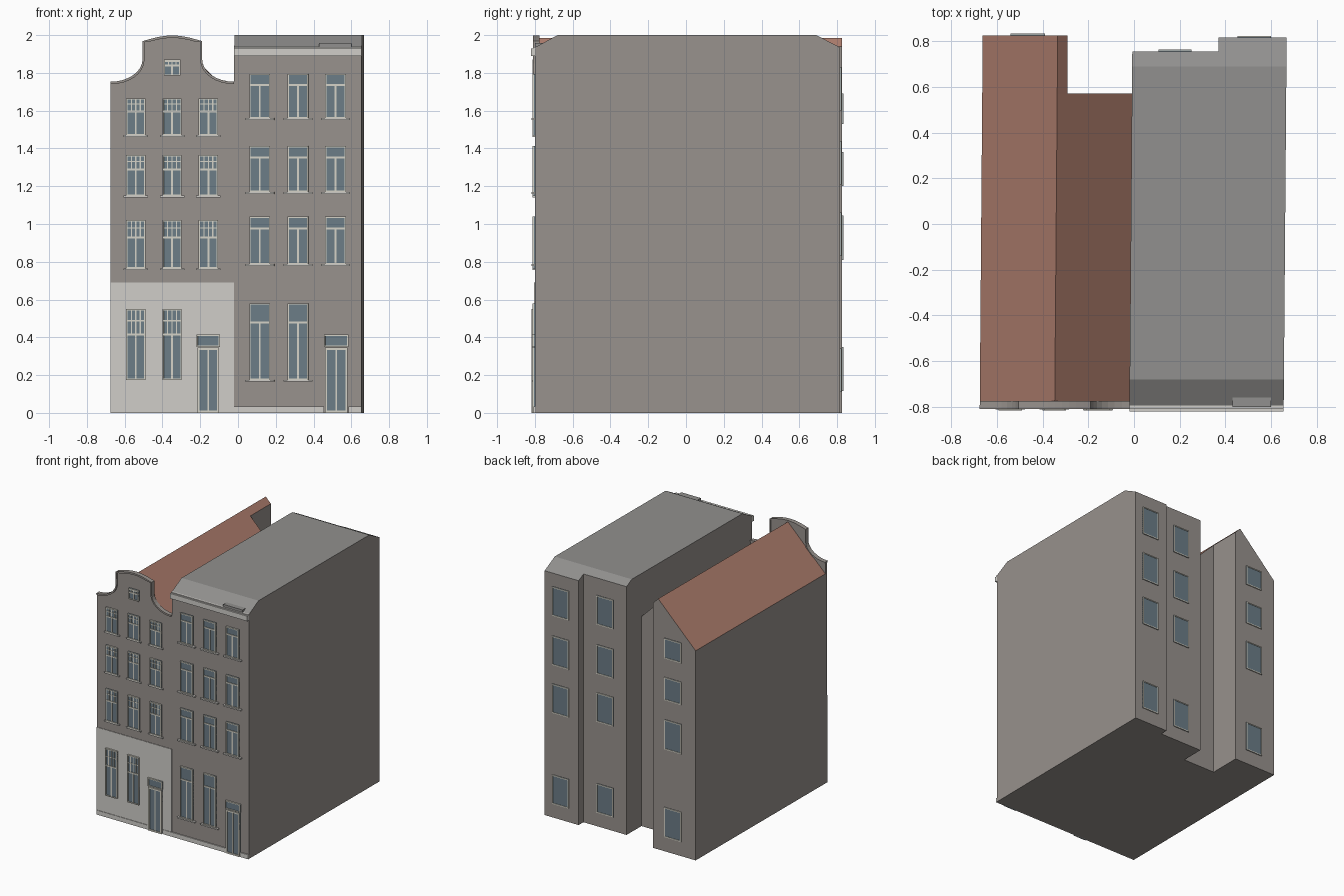
import bpy, bmesh, math
from mathutils import Vector

if "Cube" in bpy.data.objects:
    bpy.data.objects.remove(bpy.data.objects["Cube"])


def srgb(*c):
    return [((v / 255 + 0.055) / 1.055) ** 2.4 for v in c] + [1.0]


def material(name, *c):
    m = bpy.data.materials.new(name)
    m.diffuse_color = srgb(*c)
    m.use_nodes = True
    m.node_tree.nodes["Principled BSDF"].inputs["Base Color"].default_value = m.diffuse_color
    return m


WALL = material("warm_grey_wall", 152, 146, 141)
ROOF = material("grey_roof", 145, 144, 142)
TILE = material("red_brown_tile", 172, 124, 108)
STONE = material("pale_stone", 208, 206, 201)
FRAME = material("cream_frame", 214, 212, 200)
GLASS = material("blue_grey_glass", 108, 125, 135)


def finish(name, bm, mats, rule=None):
    """Slightly skew the plan, colour faces by rule and link the object."""
    bmesh.ops.recalc_face_normals(bm, faces=bm.faces[:])
    if rule:
        for f in bm.faces:
            f.material_index = rule(f)
    for v in bm.verts:
        v.co.x += 0.008 * (v.co.y + 0.8)
    me = bpy.data.meshes.new(name)
    bm.to_mesh(me)
    bm.free()
    for m in mats:
        me.materials.append(m)
    ob = bpy.data.objects.new(name, me)
    bpy.context.collection.objects.link(ob)
    return ob


def prism(name, outline, a, b, mats, axis="y", rule=None):
    """Extrude a 2D outline along x (outline is y,z) or y (outline is x,z)."""
    bm = bmesh.new()
    place = (lambda p, t: (p[0], t, p[1])) if axis == "y" else (lambda p, t: (t, p[0], p[1]))
    face = bm.faces.new([bm.verts.new(place(p, a)) for p in outline])
    ext = bmesh.ops.extrude_face_region(bm, geom=[face])
    step = Vector((0, b - a, 0)) if axis == "y" else Vector((b - a, 0, 0))
    bmesh.ops.translate(bm, vec=step, verts=[g for g in ext["geom"] if isinstance(g, bmesh.types.BMVert)])
    return finish(name, bm, mats, rule)


def boxes(name, items, mat):
    """One object from boxes given as x0, x1, y0, y1, z0, z1."""
    bm = bmesh.new()
    for x0, x1, y0, y1, z0, z1 in items:
        vs = bmesh.ops.create_cube(bm, size=1)["verts"]
        for v in vs:
            v.co = (x1 if v.co.x > 0 else x0, y1 if v.co.y > 0 else y0, z1 if v.co.z > 0 else z0)
    return finish(name, bm, [mat])


def sloped(f):
    return 1 if f.normal.z > 0.3 else 0


# Left house: pitched roof body with a narrower rear wing
prism("left_house_body", [(-.675, 0), (-.02, 0), (-.02, 1.66), (-.347, 1.985), (-.675, 1.66)],
      -.78, .57, [WALL, TILE], rule=sloped)
prism("left_house_rear_wing", [(-.675, 0), (-.303, 0), (-.303, 1.94), (-.347, 1.985), (-.675, 1.66)],
      .57, .825, [WALL, TILE], rule=sloped)

# Curved neck gable: concave shoulders, straight neck, arched top
CX = -.3475
half = []
for i in range(9):
    t = math.pi / 2 * i / 8
    half.append((-.675 + .17 * math.sin(t), 1.87 - .12 * math.cos(t)))
half.append((-.505, 1.965))
for i in range(1, 6):
    u = i / 5
    half.append((-.505 + (CX + .505) * u, 1.965 + .03 * math.sin(u * math.pi / 2)))
top = half + [(2 * CX - x, z) for x, z in reversed(half[:-1])]
prism("left_gable_front", [(-.675, 0)] + top + [(-.02, 0)], -.80, -.78, [WALL])

# Gable coping follows the outline
inner = []
for i, (x, z) in enumerate(top):
    p, q = Vector(top[max(i - 1, 0)]), Vector(top[min(i + 1, len(top) - 1)])
    d = (q - p).normalized()
    inner.append((x + d.y * .01, z - d.x * .01))
prism("gable_coping", [(x, z + .003) for x, z in top] + inner[::-1], -.81, -.775, [WALL])

# Right house: flat roof with sloped front and back edges, stepped rear
def back_z(y):
    return 2 - (y - .69) * .065 / .125

for part, x0, x1, yb in (("right_house_inner", -.02, .357, .755), ("right_house_outer", .357, .655, .815)):
    prism(part, [(-.80, 0), (yb, 0), (yb, back_z(yb)), (.69, 2), (-.68, 2), (-.80, 1.935)],
          x0, x1, [WALL, ROOF], axis="x", rule=sloped)
boxes("roof_cornice", [(-.02, .655, -.82, -.80, 1.89, 1.93), (-.02, .655, -.81, -.795, 1.93, 1.938)], STONE)
boxes("hoist_box", [(.43, .60, -.80, -.755, 1.93, 1.957)], ROOF)

# Stone ground floor and plinths
boxes("ground_floor_stone", [(-.675, -.02, -.804, -.80, 0, .69)], STONE)
boxes("plinths", [(-.675, -.22, -.808, -.80, 0, .035), (-.095, -.02, -.808, -.80, 0, .035),
                  (-.02, .455, -.808, -.80, 0, .035), (.585, .655, -.808, -.80, 0, .035)], STONE)

glass, frames, sills = [], [], []


def slab(target, x0, x1, z0, z1, y, depth):
    target.append((x0, x1, min(y, y + depth), max(y, y + depth), z0, z1))


def window(x0, x1, z0, z1, y=-.80, out=-1, style="plain", w=.007):
    """Pane, surround and glazing bars; y is the wall plane, out its direction."""
    slab(glass, x0, x1, z0, z1, y, out * .007)
    d = out * .013
    for a, b in ((x0, x0 + w), (x1 - w, x1)):
        slab(frames, a, b, z0, z1, y, d)
    for a, b in ((z0, z0 + w), (z1 - w, z1)):
        slab(frames, x0 + w, x1 - w, a, b, y, d)
    if style == "plain":
        return
    bar = out * .010
    mid, h = (x0 + x1) / 2, z1 - z0
    if style == "door":
        slab(frames, mid - .004, mid + .004, z0, z1, y, bar)
        return
    cross = z0 + h * (.75 if style == "tall" else .64)
    slab(frames, x0, x1, cross - .005, cross + .005, y, out * .012)
    slab(frames, mid - .005, mid + .005, z0, cross, y, bar)
    if style == "small_panes":
        for k in (.27, .5, .73):
            c = x0 + (x1 - x0) * k
            slab(frames, c - .003, c + .003, cross, z1, y, bar)
        c = (cross + z1) / 2 + .005
        slab(frames, x0, x1, c - .003, c + .003, y, bar)


# Left front windows
for col, x0 in enumerate((-.592, -.400, -.208)):
    for z0, z1 in ((1.47, 1.665), (1.15, 1.365), (.765, 1.02)):
        window(x0, x0 + .102, z0, z1, style="small_panes")
        slab(sills, x0 - .014, x0 + .116, z0 - .009, z0, -.80, -.012)
    if col < 2:
        window(x0, x0 + .102, .175, .55, y=-.804, style="small_panes")
window(-.392, -.305, 1.785, 1.87, style="small_panes", w=.006)

# Right front windows
for col, x0 in enumerate((.06, .262, .462)):
    rows = [(1.56, 1.795), (1.17, 1.412), (.787, 1.04)] + ([(.175, .58)] if col < 2 else [])
    for z0, z1 in rows:
        window(x0, x0 + .11, z0, z1, style="tall")
        slab(sills, x0 - .022, x0 + .132, z0 - .01, z0, -.80, -.018)

# Double doors with fanlights
for x0, x1, y in ((-.22, -.095, -.804), (.455, .585, -.80)):
    window(x0 + .005, x1 - .005, 0, .345, y=y, style="door", w=.012)
    window(x0, x1, .35, .415, y=y)

# Rear windows
for x0, x1, y, rows in (
        (.44, .587, .815, ((1.60, 1.83), (1.21, 1.44), (.83, 1.06), (.11, .34))),
        (.095, .24, .755, ((1.60, 1.83), (1.21, 1.44), (.83, 1.06), (.11, .34))),
        (-.553, -.403, .825, ((1.53, 1.69), (1.20, 1.38), (.81, 1.045), (.115, .35)))):
    for z0, z1 in rows:
        window(x0, x1, z0, z1, y=y, out=.6, w=.008)

boxes("window_glass", glass, GLASS)
boxes("window_frames", frames, FRAME)
boxes("window_sills", sills, STONE)
